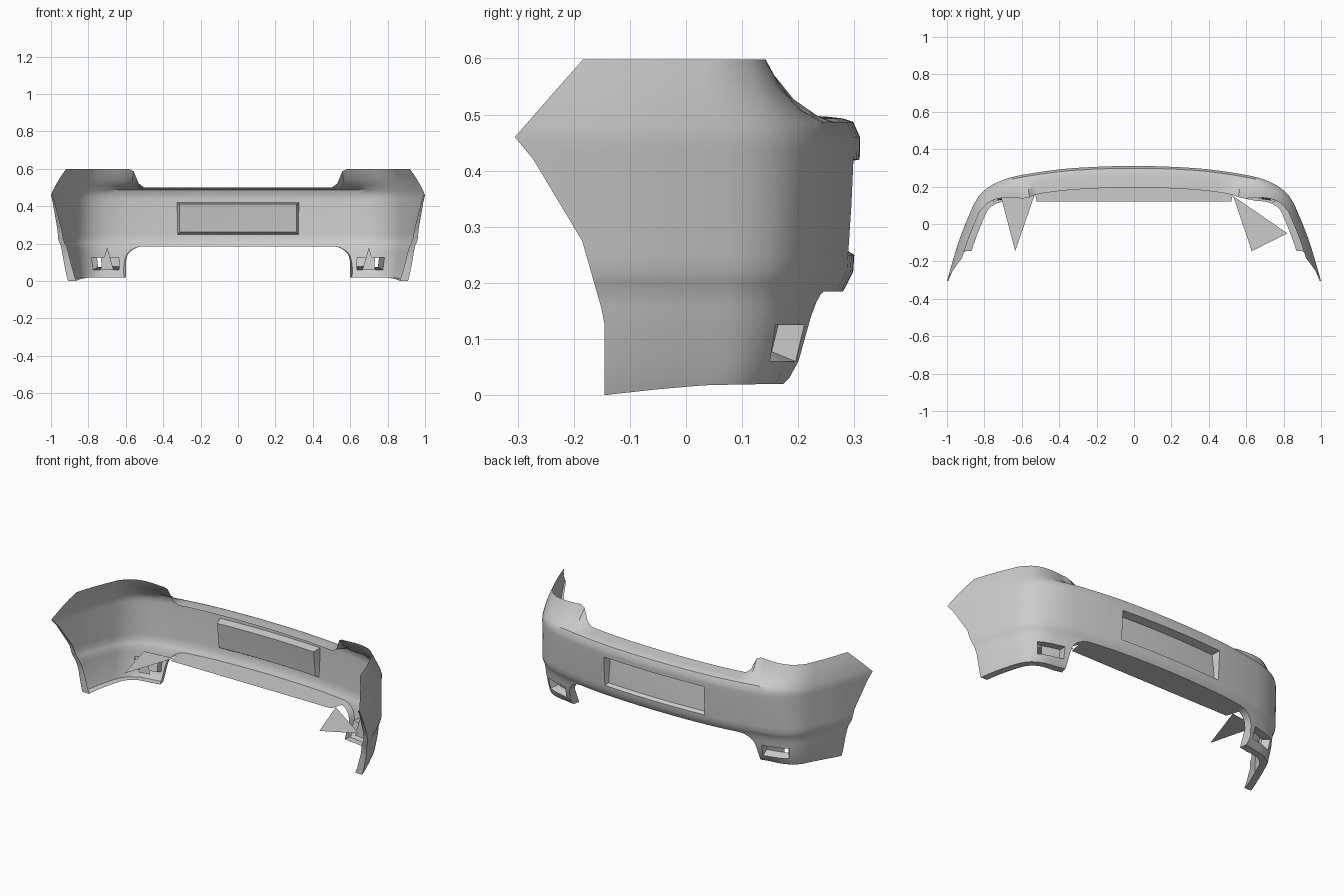
import bpy, bmesh
from mathutils import Vector

if "Cube" in bpy.data.objects:
    bpy.data.objects.remove(bpy.data.objects["Cube"])


def lerp(a, b, t):
    return a + (b - a) * t


def interp(pts, x):
    if x <= pts[0][0]:
        return pts[0][1]
    for (a, p), (b, q) in zip(pts, pts[1:]):
        if x <= b:
            return lerp(p, q, (x - a) / (b - a)) if b > a else q
    return pts[-1][1]


def ramp(a, b, x):
    return min(1, max(0, (x - a) / (b - a)))


def make_object(name, bm):
    mesh = bpy.data.meshes.new(name)
    bm.to_mesh(mesh)
    bm.free()
    ob = bpy.data.objects.new(name, mesh)
    bpy.context.collection.objects.link(ob)
    bpy.ops.object.select_all(action='DESELECT')
    ob.select_set(True)
    bpy.context.view_layer.objects.active = ob
    bpy.ops.object.shade_smooth_by_angle(angle=0.5)
    return ob


# Plan outline of one half, smoothed with Catmull-Rom
plan = [(-.2, .306), (0, .31), (.2, .306), (.4, .292), (.6, .262), (.7, .236), (.78, .195),
        (.84, .135), (.885, .04), (.925, -.06), (.955, -.15), (1.0, -.305), (1.02, -.37)]
curve = []
for k in range(1, len(plan) - 2):
    p0, p1, p2, p3 = (Vector(p) for p in plan[k - 1:k + 3])
    for n in range(16):
        t = n / 16
        curve.append(0.5 * (2 * p1 + (p2 - p0) * t + (2 * p0 - 5 * p1 + 4 * p2 - p3) * t * t
                            + (3 * p1 - p0 - 3 * p2 + p3) * t ** 3))
curve.append(Vector(plan[-2]))
y_of_x = [(p.x, p.y) for p in curve]
x_of_y = [(p.y, p.x) for p in reversed(curve)]

# Height-dependent shape: wheel-arch edge, inward lean at the back and at the sides
arch_y = [(0, -.145), (.135, -.145), (.275, -.185), (.42, -.272), (.46, -.305), (.58, -.2), (.6, -.182)]
lean_back = [(.02, .085), (.03, .075), (.06, .058), (.125, .042), (.185, .03), (.2, .022),
             (.22, .012), (.25, .01), (.34, .004), (.43, 0)]
lean_side = [(0, .045), (.03, .036), (.06, .03), (.125, .018), (.185, .012), (.2, .006), (.22, 0)]
# Lower opening edge by x, and skirt bottom by y
opening = [(.52, .185), (.55, .18), (.58, .165), (.605, .14), (.615, .11), (.622, 0)]
skirt = [(-.145, 0), (-.05, .01), (.05, .018), (.2, .02)]
# Shoulder (inset, z) at centre, at the corner step and on the side
SH_C = [(.012, .487), (.03, .493), (.055, .496), (.115, .5)]
SH_K = [(.012, .487), (.05, .505), (.09, .54), (.125, .598)]
SH_S = [(.004, .48), (.014, .52), (.028, .56), (.045, .598)]

XS = [0, .11, .22, .325, .4, .46, .52, .55, .58, .605, .615, .625, .65, .69, .73, .77, .8, .83, .855]
FS = [.1, .2, .3, .4, .52, .64, .76, .88, .95, 1]
ZS = ['lip', 'skirt', .03, .06, .125, .155, .185, .2, .22, .25, .275, .34, .42, .44, .46]
NROWS = len(ZS) + 4


def skin_point(col, j):
    kind, c = col
    x = c if kind == 'x' else .9
    f = c if kind == 'f' else 0
    y0 = interp(y_of_x, x if kind == 'x' else .855)
    w = ramp(.68, .86, x)
    lip = False
    if j >= len(ZS):
        k = j - len(ZS)
        step, s = ramp(.54, .585, x), ramp(.62, .88, x)
        (ci, cz), (ki, kz), (si, sz) = SH_C[k], SH_K[k], SH_S[k]
        inset = lerp(ci, lerp(ki, si, s), step)
        z = lerp(cz, lerp(kz, sz, s), step)
    else:
        z = ZS[j]
        lip = z == 'lip'
        if isinstance(z, str):
            z = interp(skirt, lerp(y0, -.145, f))
        if kind == 'x':
            z = max(z, interp(opening, x))
        inset = lerp(interp(lean_back, z), interp(lean_side, z), w)
    if kind == 'x':
        y = y0
        slope = (interp(y_of_x, x + .01) - interp(y_of_x, abs(x - .01))) / .02 if x else 0
        normal = Vector((-slope, 1)).normalized()
    else:
        y = lerp(y0, interp(arch_y, z), f)
        x = interp(x_of_y, y)
        d = (interp(x_of_y, y + .01) - interp(x_of_y, y - .01)) / .02
        normal = Vector((1, -d)).normalized().lerp(Vector((1, 0)), f).normalized()
    if lip and kind == 'x' and x <= .52:
        return x, .12, z
    if lip:
        inset += .04
    return x - normal.x * inset, y - normal.y * inset, z


# Bumper skin with its flat underside and top flange
half = [('x', x) for x in XS] + [('f', f) for f in FS]
columns = [(-1, c) for c in reversed(half[1:])] + [(1, c) for c in half]
bm = bmesh.new()
cache = {}


def vert(co):
    key = tuple(round(v, 5) + 0.0 for v in co)
    if key not in cache:
        cache[key] = bm.verts.new(co)
    return cache[key]


grid = []
for sign, col in columns:
    pts = [skin_point(col, j) for j in range(NROWS)]
    grid.append([vert((sign * x, y, z)) for x, y, z in pts])

plate, fogs = [], {-1: [], 1: []}
r25, r42, r06, r125 = (ZS.index(v) for v in (.25, .42, .06, .125))
for i in range(len(grid) - 1):
    (sa, ca), (sb, cb) = columns[i], columns[i + 1]
    for j in range(NROWS - 1):
        quad = [grid[i][j], grid[i][j + 1], grid[i + 1][j + 1], grid[i + 1][j]]
        quad = list(dict.fromkeys(quad))
        if len(quad) < 3:
            continue
        face = bm.faces.new(quad)
        if ca[0] == cb[0] == 'x':
            lo, hi = min(ca[1], cb[1]), max(ca[1], cb[1])
            if hi <= .325 and r25 <= j < r42:
                plate.append(face)
            if lo >= .65 and hi <= .8 and r06 <= j < r125:
                fogs[sb if sb == sa else 1].append(face)

# Wheel-arch return flange
for col, sign in ((grid[0], -1), (grid[-1], 1)):
    edge = [v for v in col[1:len(ZS)]]
    inner = [bm.verts.new(v.co + Vector((-sign * lerp(.045, .008, v.co.z / .46), 0, 0))) for v in edge]
    for a, b, c, d in zip(edge, edge[1:], inner[1:], inner):
        bm.faces.new((a, b, c, d) if sign < 0 else (d, c, b, a))

# Plate recess, deeper at the top
bm.normal_update()
bmesh.ops.inset_region(bm, faces=plate, thickness=.01, depth=-.018, use_even_offset=True)
for v in {v for f in plate for v in f.verts}:
    v.co.y -= .03 * ramp(.25, .42, v.co.z)

# Fog lamp recesses, open at the outer end
for side in fogs.values():
    bmesh.ops.inset_region(bm, faces=side, thickness=.007, depth=-.045, use_even_offset=True)
    outer = max(side, key=lambda f: abs(f.calc_center_median().x))
    bmesh.ops.delete(bm, geom=[outer], context='FACES_ONLY')
make_object("bumper_shell", bm)


# Flat gussets and lamp brackets on the inside
def flat_panel(name, pts):
    b = bmesh.new()
    b.faces.new([b.verts.new(p) for p in pts])
    make_object(name, b)


flat_panel("gusset_right", [(.53, .15, .183), (.63, -.145, .183), (.82, -.05, .183)])
flat_panel("gusset_left", [(-.53, .16, .183), (-.71, .14, .183), (-.635, -.145, .183)])
for side, name in ((-1, "left"), (1, "right")):
    flat_panel("lamp_bracket_" + name,
               [(side * .70, .14, .18), (side * .665, .135, .06), (side * .735, .125, .06)])
